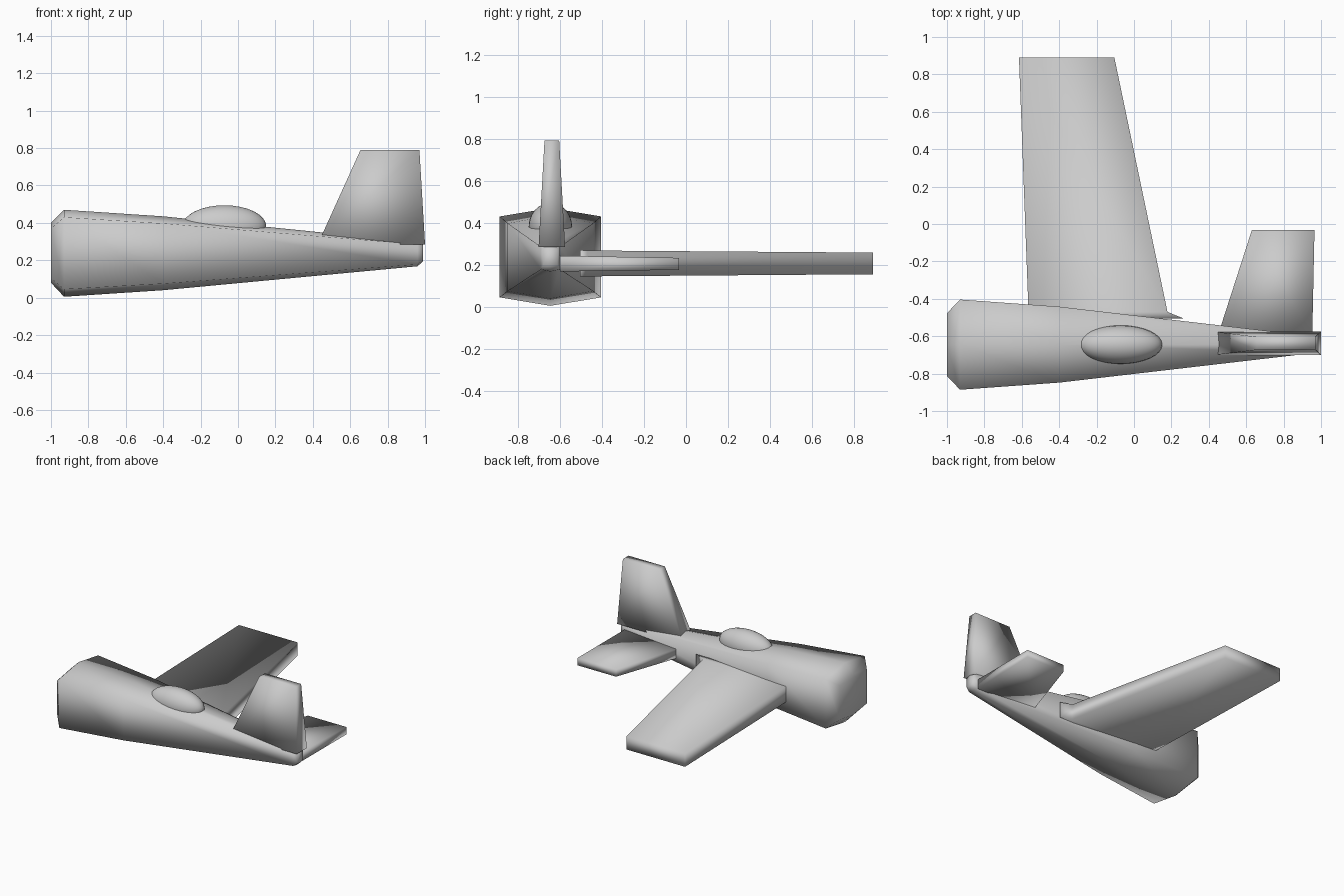
import bpy

if "Cube" in bpy.data.objects:
    bpy.data.objects.remove(bpy.data.objects["Cube"])

CY = -0.645  # fuselage centre line in y


def loft(name, sections):
    """Join matching rings of points into a closed, smooth-shaded mesh."""
    n = len(sections[0])
    verts = [p for ring in sections for p in ring]
    faces = [tuple(reversed(range(n)))]
    for s in range(len(sections) - 1):
        a, b = s * n, (s + 1) * n
        for i in range(n):
            j = (i + 1) % n
            faces.append((a + i, a + j, b + j, b + i))
    faces.append(tuple(range(len(verts) - n, len(verts))))
    mesh = bpy.data.meshes.new(name)
    mesh.from_pydata(verts, [], faces)
    obj = bpy.data.objects.new(name, mesh)
    bpy.context.collection.objects.link(obj)
    bpy.context.view_layer.objects.active = obj
    obj.select_set(True)
    bpy.ops.object.mode_set(mode='EDIT')
    bpy.ops.mesh.select_all(action='SELECT')
    bpy.ops.mesh.normals_make_consistent(inside=False)
    bpy.ops.object.mode_set(mode='OBJECT')
    mesh.shade_smooth()
    obj.select_set(False)
    return obj


def hexagon(x, half, z_bottom, z_low, z_high, z_top):
    return [(x, CY, z_bottom), (x, CY + half, z_low), (x, CY + half, z_high),
            (x, CY, z_top), (x, CY - half, z_high), (x, CY - half, z_low)]


def panel_section(y, x0, x1, z0, z1):
    return [(x0, y, z0), (x1, y, z0), (x1, y, z1), (x0, y, z1)]


def fin_section(z, x0, x1, half):
    y = -0.638
    return [(x0, y - half, z), (x1, y - half, z), (x1, y + half, z), (x0, y + half, z)]


# Six-sided tapering fuselage
loft("fuselage", [
    hexagon(-1.00, 0.168, 0.080, 0.105, 0.370, 0.400),
    hexagon(-0.93, 0.241, 0.005, 0.045, 0.430, 0.470),
    hexagon(-0.40, 0.203, 0.040, 0.075, 0.397, 0.435),
    hexagon(0.96, 0.045, 0.168, 0.178, 0.285, 0.297),
    hexagon(0.99, 0.034, 0.195, 0.200, 0.275, 0.283)])

# Single main wing with a flared root
loft("wing", [
    panel_section(-0.505, -0.563, 0.265, 0.145, 0.270),
    panel_section(-0.470, -0.564, 0.179, 0.145, 0.268),
    panel_section(0.890, -0.615, -0.105, 0.155, 0.258)])

# Single tailplane
loft("tailplane", [
    panel_section(-0.60, 0.447, 0.953, 0.168, 0.243),
    panel_section(-0.033, 0.630, 0.965, 0.176, 0.233)])

# Upright tail fin
loft("tail_fin", [
    fin_section(0.285, 0.426, 1.00, 0.063),
    fin_section(0.790, 0.655, 0.970, 0.035)])

# Canopy
bpy.ops.mesh.primitive_uv_sphere_add(segments=32, ring_count=16, radius=1,
                                     location=(-0.073, CY, 0.382))
canopy = bpy.context.object
canopy.name = "canopy"
canopy.scale = (0.224, 0.103, 0.112)
bpy.ops.object.shade_smooth()
